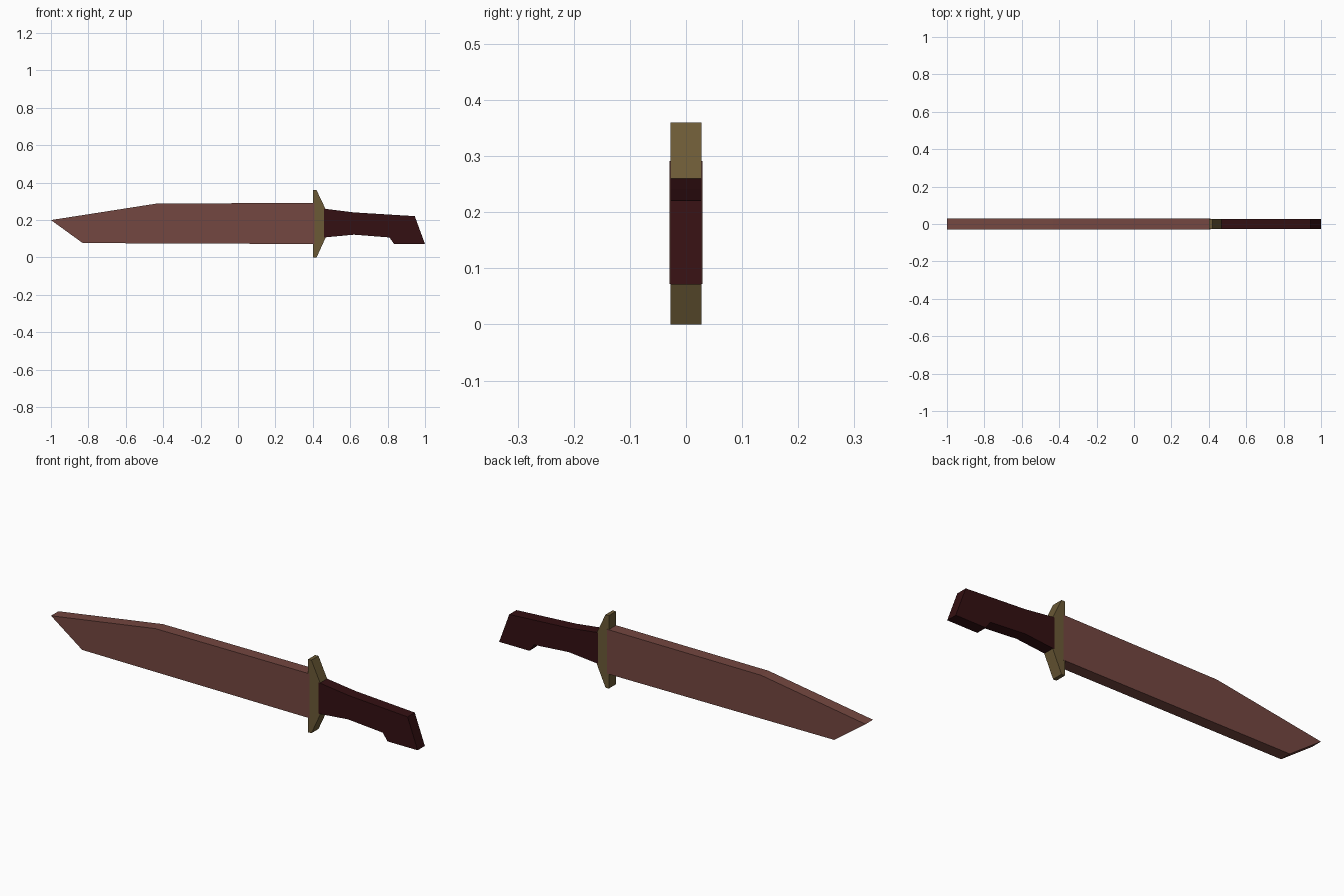
import bpy
import bmesh

if "Cube" in bpy.data.objects:
    bpy.data.objects.remove(bpy.data.objects["Cube"])


def material(name, rgb):
    m = bpy.data.materials.new(name)
    m.diffuse_color = (*rgb, 1.0)
    m.use_nodes = True
    m.node_tree.nodes["Principled BSDF"].inputs["Base Color"].default_value = m.diffuse_color
    return m


def plate(name, profile, half, mat):
    """Extrude an x-z profile symmetrically along y."""
    bm = bmesh.new()
    face = bm.faces.new([bm.verts.new((x, -half, z)) for x, z in profile])
    ext = bmesh.ops.extrude_face_region(bm, geom=[face])
    verts = [g for g in ext["geom"] if isinstance(g, bmesh.types.BMVert)]
    bmesh.ops.translate(bm, verts=verts, vec=(0, 2 * half, 0))
    bmesh.ops.recalc_face_normals(bm, faces=bm.faces)
    mesh = bpy.data.meshes.new(name)
    bm.to_mesh(mesh)
    bm.free()
    mesh.materials.append(mat)
    obj = bpy.data.objects.new(name, mesh)
    bpy.context.collection.objects.link(obj)
    return obj


steel = material("reddish steel", (0.175, 0.063, 0.052))
brass = material("dull brass", (0.148, 0.102, 0.037))
wood = material("dark wood", (0.034, 0.005, 0.006))

# Blade with clipped point
plate("blade", [(-1.0, 0.2), (-0.83, 0.077), (0.41, 0.072),
                (0.41, 0.291), (-0.43, 0.289)], 0.029, steel)

# Cross guard, tapering towards its tips
plate("guard", [(0.402, 0.0), (0.42, 0.0), (0.467, 0.103),
                (0.467, 0.261), (0.42, 0.36), (0.402, 0.36)], 0.0275, brass)

# Handle with flared, hooked pommel
plate("handle", [(0.46, 0.107), (0.62, 0.122), (0.81, 0.107), (0.835, 0.071),
                 (1.0, 0.071), (0.945, 0.221), (0.62, 0.241), (0.46, 0.261)],
      0.028, wood)
